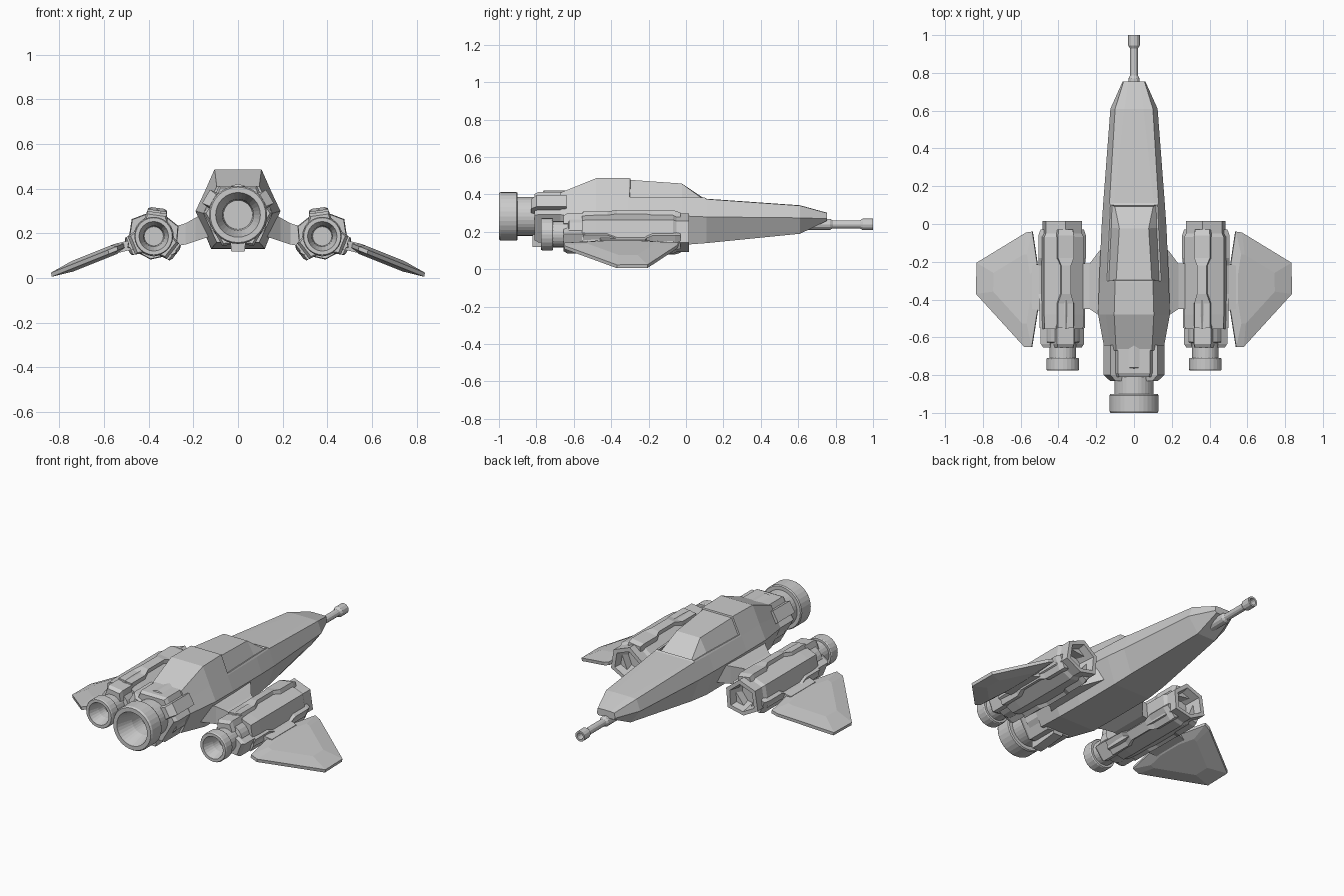
import bpy, bmesh
from math import sin, cos, radians, tau

if "Cube" in bpy.data.objects:
    bpy.data.objects.remove(bpy.data.objects["Cube"])


def loft(name, rings, mirror=False, edit=None):
    """Skin a list of equal-length point rings and cap both ends."""
    bm = bmesh.new()
    vs = [[bm.verts.new(p) for p in ring] for ring in rings]
    n = len(vs[0])
    for a, b in zip(vs, vs[1:]):
        for i in range(n):
            j = (i + 1) % n
            bm.faces.new((a[i], a[j], b[j], b[i]))
    bm.faces.new(vs[0])
    bm.faces.new(vs[-1])
    bmesh.ops.recalc_face_normals(bm, faces=bm.faces)
    if edit:
        edit(bm)
    me = bpy.data.meshes.new(name)
    bm.to_mesh(me)
    bm.free()
    ob = bpy.data.objects.new(name, me)
    bpy.context.collection.objects.link(ob)
    if mirror:
        pivot = ob.modifiers.new("Mirror", 'MIRROR')
        pivot.use_axis[0] = True
    return ob


def lathe(name, cx, cz, profile, n=24, mirror=False):
    """Revolve (y, radius) points about an axis along y."""
    return loft(name, [[(cx + r * cos(tau * i / n), y, cz + r * sin(tau * i / n))
                        for i in range(n)] for y, r in profile], mirror)


def bar(name, cx, cz, angle, sections, mirror=False):
    """Strip lying along y at an angle round an axis; sections are (y, r_in, r_out, half_width)."""
    c, s = cos(radians(angle)), sin(radians(angle))
    rings = []
    for y, r0, r1, w in sections:
        quad = [(r0, -w * 1.25), (r1, -w), (r1, w), (r0, w * 1.25)]
        rings.append([(cx + r * c - t * s, y, cz + r * s + t * c) for r, t in quad])
    return loft(name, rings, mirror)


# Fuselage: bottom, widest, shoulder and top points at each station
stations = [
    (-.67, (.095, .16), (.155, .29), (.125, .35), (.095, .41)),
    (-.48, (.12, .132), (.19, .30), (.15, .385), (.105, .487)),
    (-.31, (.12, .13), (.185, .295), (.148, .38), (.10, .487)),
    (-.02, (.12, .13), (.172, .285), (.137, .375), (.082, .467)),
    (.11, (.113, .14), (.163, .28), (.130, .375), (.105, .377)),
    (.61, (.06, .19), (.125, .275), (.10, .34), (.05, .342)),
    (.755, (.05, .26), (.06, .27), (.055, .30), (.03, .302)),
]


def canopy(bm):
    glass = [f for f in bm.faces
             if -.3 < f.calc_center_median().y < .1 and f.calc_center_median().z > .385]
    bmesh.ops.inset_region(bm, faces=glass, thickness=.012, depth=0)
    bmesh.ops.inset_region(bm, faces=glass, thickness=.003, depth=-.01)


loft("fuselage", [[(x, y, z) for x, z in pts] + [(-x, y, z) for x, z in pts[::-1]]
                  for y, *pts in stations], edit=canopy)

# Nose gun
lathe("nose_gun", 0, .24, [(.58, .03), (.77, .03), (.785, .021), (.93, .021), (.945, .031),
                           (1, .031), (1, .02), (.95, .018)], 12)

# Main engine, clamps and lower tab
lathe("main_engine", 0, .283, [(-.64, .12), (-.78, .12), (-.79, .104), (-.9, .104), (-.9, .125),
                               (-.907, .13), (-.99, .13), (-1, .124), (-1, .10),
                               (-.9, .07), (-.82, .065)], 32)
lathe("engine_collar", 0, .283, [(-.64, .138), (-.76, .138), (-.77, .12)], 12)
for i, a in enumerate((90, 210, 330)):
    bar(f"engine_clamp_{i}", 0, .283, a,
        [(-.64, .08, .13, .085), (-.79, .08, .13, .085), (-.81, .08, .12, .078)])
for i, a in enumerate((30, 150)):
    bar(f"engine_side_clamp_{i}", 0, .283, a,
        [(-.64, .08, .165, .035), (-.80, .08, .165, .035), (-.83, .08, .13, .03)])
bar("engine_lower_tab", 0, .283, 270, [(-.64, .08, .15, .03), (-.78, .08, .165, .03),
                                       (-.82, .08, .165, .03)])

# Side pods: uneven hexagon with a hollow intake at the nose end
PX, PZ = .377, .187
hexa = [(38, .125), (98, .122), (158, .12), (218, .128), (278, .105), (338, .128)]
loft("side_pod", [[(PX + s * r * cos(radians(a)), y, PZ + s * r * sin(radians(a))) for a, r in hexa]
                  for y, s in ((-.555, .97), (-.48, 1), (-.07, 1), (-.05, .91), (.015, .91),
                               (.015, .7), (-.08, .55))], True)
for a in (98, 218, 338):
    bar(f"pod_strip_{a}", PX, PZ, a,
        [(-.55, .05, .117, .042), (-.42, .05, .117, .042), (-.37, .05, .128, .026),
         (-.22, .05, .128, .026), (-.18, .05, .122, .042), (-.06, .05, .122, .042),
         (-.03, .05, .112, .038)], True)
    bar(f"pod_engine_clamp_{a}", PX, PZ, a,
        [(-.54, .05, .108, .045), (-.635, .05, .108, .045), (-.655, .05, .095, .04)], True)

# Pod engines
lathe("pod_engine", PX, PZ, [(-.54, .09), (-.625, .09), (-.63, .07), (-.71, .07), (-.71, .083),
                             (-.716, .087), (-.768, .087), (-.775, .083), (-.775, .066),
                             (-.71, .047), (-.66, .043)], 24, True)

# Pylons joining pods to the fuselage
loft("pylon", [[(x, y0, zt), (x, y1, zt), (x, y1, zb), (x, y0, zb)]
               for x, y0, y1, zt, zb in ((.13, -.54, -.08, .30, .185), (.19, -.48, -.15, .27, .165),
                                         (.235, -.45, -.21, .245, .15), (.30, -.45, -.21, .225, .14))],
     True)

# Wings: thin rim, thicker middle, drooping outwards
plan = [(.51, -.22), (.537, -.04), (.57, -.045), (.832, -.205), (.835, -.37), (.58, -.65),
        (.54, -.65), (.51, -.46)]


def wing_ring(scale, h):
    pts = [(.60 + (x - .60) * scale, -.34 + (y + .34) * scale) for x, y in plan]
    return [(x + .2 * h, y, .149 - (x - .5) * .40 + h) for x, y in pts]


loft("wing", [wing_ring(.6, -.023), wing_ring(1, -.009), wing_ring(1, .009), wing_ring(.6, .023)], True)
loft("wing_mount", [[(x, y0, z + .022), (x, y1, z + .022), (x, y1, z - .022), (x, y0, z - .022)]
                    for x, y0, y1, z in ((.45, -.47, -.2, .155), (.54, -.45, -.22, .134))], True)
